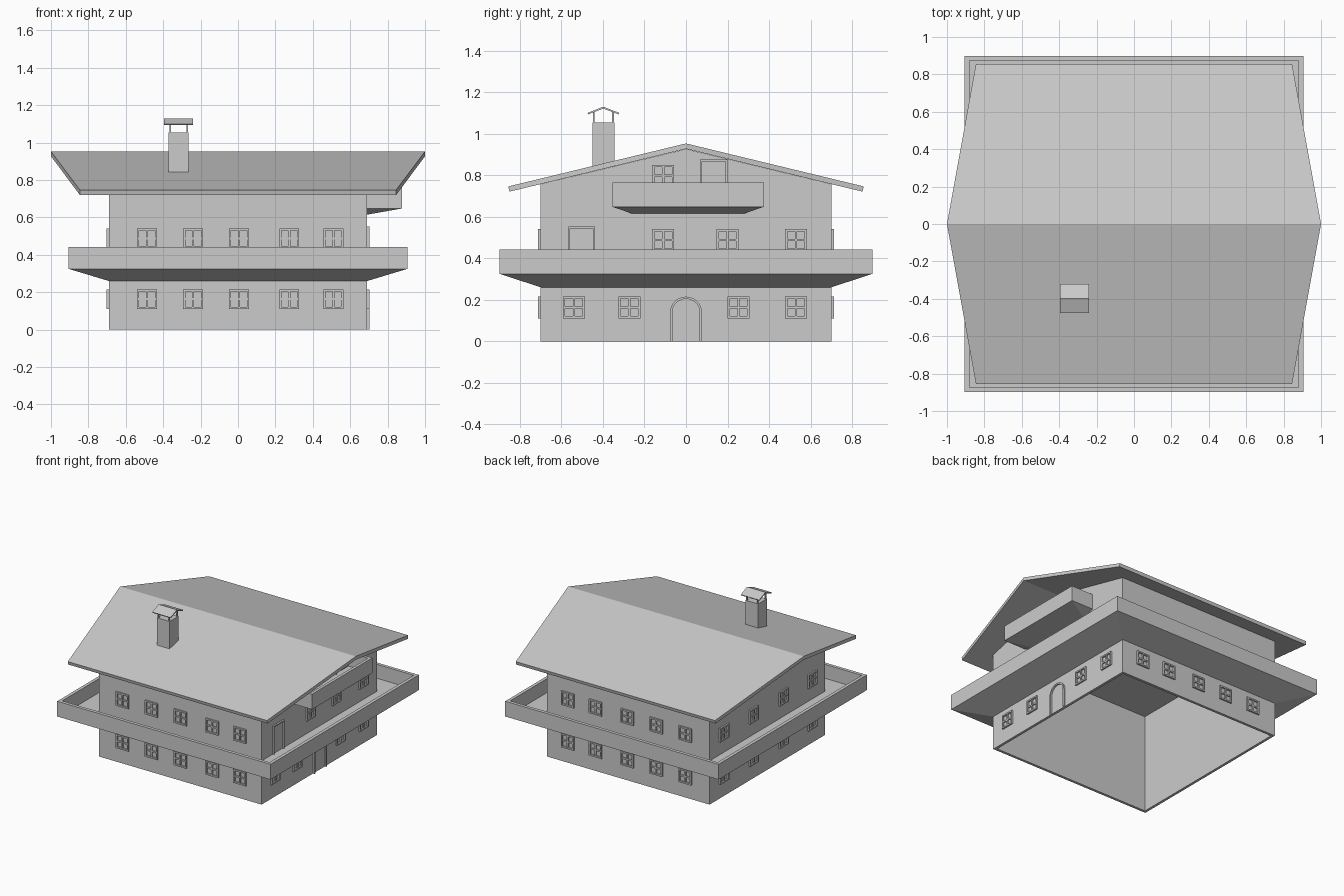
import bpy, bmesh, math
from mathutils import Matrix, Vector

if "Cube" in bpy.data.objects:
    bpy.data.objects.remove(bpy.data.objects["Cube"])

HX, HY = 0.69, 0.70        # outer wall half sizes


def finish(bm, name):
    bmesh.ops.recalc_face_normals(bm, faces=bm.faces)
    me = bpy.data.meshes.new(name)
    bm.to_mesh(me)
    bm.free()
    ob = bpy.data.objects.new(name, me)
    bpy.context.collection.objects.link(ob)
    return ob


def box(bm, x0, x1, y0, y1, z0, z1, m=Matrix()):
    t = Matrix.Translation(((x0 + x1) / 2, (y0 + y1) / 2, (z0 + z1) / 2))
    s = Matrix.Diagonal((x1 - x0, y1 - y0, z1 - z0, 1))
    bmesh.ops.create_cube(bm, size=1, matrix=m @ t @ s)


def bridge(bm, rings, cap_start=False, cap_end=False, closed=True):
    """Join successive point rings with quads."""
    vs = [[bm.verts.new(p) for p in r] for r in rings]
    n = len(vs[0])
    for a, b in zip(vs, vs[1:]):
        for i in range(n if closed else n - 1):
            j = (i + 1) % n
            bm.faces.new((a[i], a[j], b[j], b[i]))
    if cap_start:
        bm.faces.new(vs[0])
    if cap_end:
        bm.faces.new(vs[-1])


def rect(x0, x1, y0, y1, z):
    return [(x0, y0, z), (x1, y0, z), (x1, y1, z), (x0, y1, z)]


def sym(hx, hy, z):
    return rect(-hx, hx, -hy, hy, z)


# Hollow walls, open underneath, with a flat ceiling
bm = bmesh.new()
bridge(bm, [sym(HX, HY, 0.757), sym(HX, HY, 0), sym(HX - 0.02, HY - 0.02, 0),
            sym(HX - 0.02, HY - 0.02, 0.755)], cap_end=True)
finish(bm, "walls")

# Gable block under the roof
bm = bmesh.new()
bridge(bm, [[(x, -HY, 0.757), (x, HY, 0.757), (x, 0, 0.926)] for x in (-HX, HX)], True, True)
finish(bm, "gable")

# Roof slab, longer at the ridge than at the eaves
bm = bmesh.new()
profile = [(-0.856, 0.746), (0, 0.953), (0.856, 0.746), (0.850, 0.721), (0, 0.927), (-0.850, 0.721)]
rings = [[(s * (1 - abs(y) * 0.155 / 0.856), y, z) for y, z in profile] for s in (-1, 1)]
vs = [[bm.verts.new(p) for p in r] for r in rings]
for i in range(6):
    j = (i + 1) % 6
    bm.faces.new((vs[0][i], vs[0][j], vs[1][j], vs[1][i]))
for r in vs:
    bm.faces.new((r[0], r[1], r[4], r[5]))
    bm.faces.new((r[1], r[2], r[3], r[4]))
finish(bm, "roof")

# Balcony running round the house
bm = bmesh.new()
bridge(bm, [sym(HX, HY, 0.26), sym(0.905, 0.898, 0.325), sym(0.905, 0.898, 0.442),
            sym(0.88, 0.873, 0.442), sym(0.88, 0.873, 0.335), sym(HX, HY, 0.335)])
finish(bm, "main_balcony")

# Small attic balcony on the right gable
bm = bmesh.new()
X = HX - 0.01
bridge(bm, [rect(X, HX, -0.26, 0.28, 0.615), rect(X, 0.877, -0.355, 0.375, 0.648),
            rect(X, 0.877, -0.355, 0.375, 0.765), rect(X, 0.855, -0.333, 0.353, 0.765),
            rect(X, 0.855, -0.333, 0.353, 0.66)], True, True)
finish(bm, "attic_balcony")


# Wall frames: local x runs along the wall, local -y points outwards
def wall(angle, dist):
    return Matrix.Rotation(math.radians(angle), 4, 'Z') @ Matrix.Translation((0, -dist, 0))


FRONT, RIGHT, BACK, LEFT = wall(0, HY), wall(90, HX), wall(180, HY), wall(-90, HX)


def window(bm, m, u, z, h=0.053, t=0.011):
    for s in (-1, 1):
        a, b = sorted((s * h, s * (h - t)))
        box(bm, u + a, u + b, -0.012, 0.002, z - h, z + h, m)
        box(bm, u - h + t, u + h - t, -0.012, 0.002, z + a, z + b, m)
    box(bm, u - t / 2, u + t / 2, -0.009, 0.002, z - h + t, z + h - t, m)
    box(bm, u - h + t, u + h - t, -0.008, 0.002, z - t / 2, z + t / 2, m)


def door(bm, m, u0, u1, z0, z1, t=0.009):
    box(bm, u0, u0 + t, -0.012, 0.002, z0, z1, m)
    box(bm, u1 - t, u1, -0.012, 0.002, z0, z1, m)
    box(bm, u0 + t, u1 - t, -0.012, 0.002, z1 - t, z1, m)


# Windows on all four walls
LOW, HIGH = 0.163, 0.488
long_side = (-0.487, -0.24, 0.005, 0.274, 0.51)
rows = {
    "front_windows": (FRONT, [(u, z) for u in long_side for z in (LOW, HIGH)]),
    "back_windows": (BACK, [(-u, z) for u in long_side for z in (LOW, HIGH)]),
    "left_windows": (LEFT, [(u, z) for u in (-0.53, -0.17, 0.19, 0.54) for z in (LOW, HIGH)]),
    "right_windows": (RIGHT, [(u, LOW) for u in (-0.54, -0.273, 0.253, 0.53)]
                      + [(u, HIGH) for u in (-0.11, 0.2, 0.53)] + [(-0.11, 0.797)]),
}
for name, (m, spots) in rows.items():
    bm = bmesh.new()
    for u, z in spots:
        window(bm, m, u, z)
    finish(bm, name)

# Balcony doors
bm = bmesh.new()
door(bm, RIGHT, -0.567, -0.438, 0.335, 0.552)
door(bm, RIGHT, 0.068, 0.2, 0.66, 0.876)
finish(bm, "balcony_door_frames")


# Arched entrance frame
def arch(r, y):
    pts = [(-r, 0)] + [(-r * math.cos(math.pi * i / 16), 0.138 + r * math.sin(math.pi * i / 16))
                       for i in range(17)] + [(r, 0)]
    return [RIGHT @ Vector((u, y, z)) for u, z in pts]


bm = bmesh.new()
bridge(bm, [arch(0.077, 0.002), arch(0.077, -0.012), arch(0.066, -0.012), arch(0.066, 0.002)],
       closed=False)
finish(bm, "entrance_arch")

# Chimney shaft, cap posts and little pitched cap
CX, CY = -0.3175, -0.398
bm = bmesh.new()
box(bm, CX - 0.053, CX + 0.053, CY - 0.053, CY + 0.053, 0.84, 1.054)
finish(bm, "chimney")
bm = bmesh.new()
for sx in (-1, 1):
    for sy in (-1, 1):
        x, y = CX + sx * 0.046, CY + sy * 0.046
        box(bm, x - 0.004, x + 0.004, y - 0.004, y + 0.004, 1.05, 1.107)
finish(bm, "chimney_posts")
bm = bmesh.new()
cap = [(-0.077, 1.1), (0, 1.13), (0.077, 1.1), (0.073, 1.093), (0, 1.121), (-0.073, 1.093)]
bridge(bm, [[(CX + s * 0.078, CY + y, z) for y, z in cap] for s in (-1, 1)], True, True)
finish(bm, "chimney_cap")
